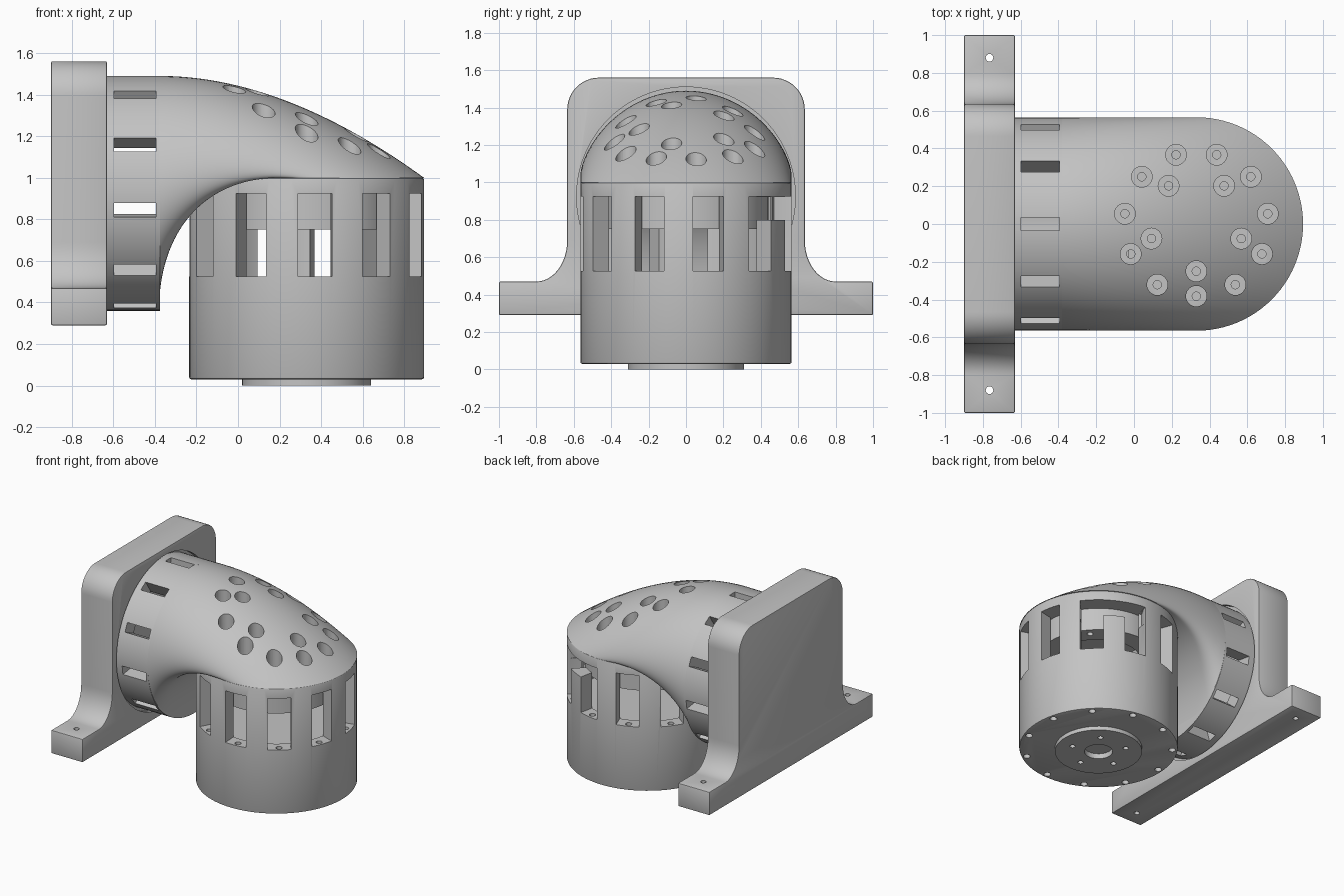
import bpy
import bmesh
from math import sin, cos, pi, radians
from mathutils import Matrix, Vector

if "Cube" in bpy.data.objects:
    bpy.data.objects.remove(bpy.data.objects["Cube"])

grey = bpy.data.materials.new("plain_grey")
grey.use_nodes = True
COLOUR = (0.55, 0.55, 0.55, 1)
grey.diffuse_color = COLOUR
grey.node_tree.nodes["Principled BSDF"].inputs["Base Color"].default_value = COLOUR

R = 0.565              # pipe radius
CX = 0.33              # axis of the upright drum
CZ = 0.925             # axis height of the wall collar
SLOTS = 11
STEP = 2 * pi / SLOTS
UPRIGHT = Matrix.Translation((CX, 0, 0))
SIDEWAYS = Matrix.Translation((0, 0, CZ)) @ Matrix.Rotation(pi / 2, 4, "Y")


def make(name, bm):
    bmesh.ops.recalc_face_normals(bm, faces=bm.faces)
    mesh = bpy.data.meshes.new(name)
    bm.to_mesh(mesh)
    bm.free()
    obj = bpy.data.objects.new(name, mesh)
    bpy.context.collection.objects.link(obj)
    mesh.materials.append(grey)
    return obj


def activate(obj):
    bpy.ops.object.select_all(action="DESELECT")
    obj.select_set(True)
    bpy.context.view_layer.objects.active = obj


def cut(obj, bm):
    cutter = make("cutter", bm)
    cutter.hide_render = True
    mod = obj.modifiers.new("cut", "BOOLEAN")
    mod.operation = "DIFFERENCE"
    mod.solver = "EXACT"
    mod.object = cutter
    activate(obj)
    bpy.ops.object.modifier_apply(modifier=mod.name)
    bpy.data.objects.remove(cutter)


def smooth(obj):
    activate(obj)
    bpy.ops.object.shade_smooth_by_angle(angle=radians(30))


def add_cyl(bm, r, z0, z1, x=0, y=0, frame=UPRIGHT, sides=24):
    place = frame @ Matrix.Translation((x, y, (z0 + z1) / 2))
    bmesh.ops.create_cone(bm, cap_ends=True, segments=sides, radius1=r,
                          radius2=r, depth=z1 - z0, matrix=place)


def cyl(*args, **kw):
    bm = bmesh.new()
    add_cyl(bm, *args, **kw)
    return bm


def circle_of_cyls(count, ring, start, r, z0, z1):
    bm = bmesh.new()
    for k in range(count):
        a = start + k * 2 * pi / count
        add_cyl(bm, r, z0, z1, ring * cos(a), ring * sin(a))
    return bm


def add_slot(bm, angle, width, z0, z1, frame):
    place = (frame @ Matrix.Rotation(angle, 4, "Z")
             @ Matrix.Translation((0.53, 0, (z0 + z1) / 2))
             @ Matrix.Diagonal((0.24, width, z1 - z0, 1)))
    bmesh.ops.create_cube(bm, size=1, matrix=place)


def slots(start, width, z0, z1, frame):
    bm = bmesh.new()
    for k in range(SLOTS):
        add_slot(bm, start + k * STEP, width, z0, z1, frame)
    return bm


def extrude_x(points, x0, x1):
    bm = bmesh.new()
    face = bm.faces.new([bm.verts.new((x0, y, z)) for y, z in points])
    moved = bmesh.ops.extrude_face_region(bm, geom=[face])["geom"]
    verts = [v for v in moved if isinstance(v, bmesh.types.BMVert)]
    bmesh.ops.translate(bm, verts=verts, vec=(x1 - x0, 0, 0))
    return bm


# Wall bracket: tall rounded plate flaring into two feet
half = [(1.0, 0.29), (1.0, 0.47)]
for i in range(13):
    a = pi / 2 * i / 12
    half.append((0.80 - 0.165 * sin(a), 0.69 - 0.22 * cos(a)))
for i in range(13):
    a = pi / 2 * i / 12
    half.append((0.465 + 0.17 * cos(a), 1.39 + 0.17 * sin(a)))
outline = half + [(-y, z) for y, z in reversed(half)]
bracket = make("wall_bracket", extrude_x(outline, -0.90, -0.63))
bevel = bracket.modifiers.new("bevel", "BEVEL")
bevel.width = 0.008
bevel.segments = 2
bevel.angle_limit = radians(40)
activate(bracket)
bpy.ops.object.modifier_apply(modifier="bevel")
holes = bmesh.new()
for side in (-1, 1):
    add_cyl(holes, 0.02, 0.2, 0.6, -0.765 - CX, 0.88 * side)
cut(bracket, holes)
cut(bracket, cyl(0.585, -0.66, -0.5, frame=SIDEWAYS, sides=96))
smooth(bracket)

# Slotted collar joining the bracket to the elbow
collar = make("collar", cyl(R, -0.67, -0.375, frame=SIDEWAYS, sides=96))
cut(collar, cyl(0.45, -0.61, -0.39, frame=SIDEWAYS, sides=64))
cut(collar, slots(pi, 0.07, -0.597, -0.395, SIDEWAYS))
smooth(collar)


# Elbow: elliptical sections turning from the collar down onto the drum
def bezier(a, b, c, t):
    a, b, c = Vector(a), Vector(b), Vector(c)
    point = a * (1 - t) ** 2 + b * 2 * t * (1 - t) + c * t ** 2
    return point, (b - a) * 2 * (1 - t) + (c - b) * 2 * t


def cross(a, b):
    return a.x * b.y - a.y * b.x


T, M = 40, 96
bm = bmesh.new()
rings = []
for i in range(T + 1):
    t = i / T
    top, top_v = bezier((-0.38, 1.49), (0.22, 1.49), (CX + R, 1.0), t)
    low, low_v = bezier((-0.38, 0.36), (-0.38, 0.69), (CX - R, 1.0), t)
    along = top - low
    p, q = cross(along, low_v), cross(along, top_v)
    floor = p / (p - q)      # where the underside touches this section
    ring = []
    for j in range(M):
        a = 2 * pi * j / M
        pos = low + along * max(0.5 + 0.5 * cos(a), floor)
        ring.append(bm.verts.new((pos.x, R * sin(a), pos.y)))
    rings.append(ring)
for r0, r1 in zip(rings, rings[1:]):
    for j in range(M):
        k = (j + 1) % M
        bm.faces.new((r0[j], r0[k], r1[k], r1[j]))
bm.faces.new(rings[0])
bm.faces.new(rings[-1])
elbow = make("elbow", bm)
cut(elbow, circle_of_cyls(SLOTS, 0.382, -pi / 2, 0.055, 0.96, 1.7))
cut(elbow, circle_of_cyls(5, 0.25, -pi / 2, 0.055, 0.96, 1.7))
smooth(elbow)

# Drum: hollow slotted upper half over a solid base
drum = make("drum", cyl(R, 0.03, 1.0, sides=96))
bevel = drum.modifiers.new("bevel", "BEVEL")
bevel.width = 0.01
bevel.segments = 2
activate(drum)
bpy.ops.object.modifier_apply(modifier="bevel")
cut(drum, cyl(0.46, 0.52, 0.925, sides=64))
FIRST = radians(12.3)
cut(drum, slots(FIRST, 0.165, 0.525, 0.924, UPRIGHT))
wide = bmesh.new()
add_slot(wide, FIRST + 1.5 * STEP, 0.46, 0.80, 0.923, UPRIGHT)
cut(drum, wide)
cut(drum, circle_of_cyls(SLOTS, 0.382, -pi / 2, 0.022, 0.9, 1.1))
cut(drum, circle_of_cyls(5, 0.25, -pi / 2, 0.022, 0.9, 1.1))
cut(drum, circle_of_cyls(SLOTS, 0.525, FIRST, 0.022, 0.45, 0.6))
cut(drum, circle_of_cyls(SLOTS, 0.525, FIRST, 0.025, 0.0, 0.1))
smooth(drum)

# Inner ring hanging under the drum roof
inner = make("inner_ring", cyl(0.44, 0.75, 0.93, sides=64))
cut(inner, cyl(0.30, 0.7, 1.0, sides=64))
cut(inner, circle_of_cyls(SLOTS, 0.382, -pi / 2, 0.022, 0.7, 1.0))
smooth(inner)

# Round flange under the drum with a bore and screw holes
flange = make("bottom_flange", cyl(0.31, 0.0, 0.05, sides=64))
cut(flange, cyl(0.10, -0.1, 0.04, sides=48))
cut(flange, circle_of_cyls(5, 0.20, -pi / 2, 0.02, -0.1, 0.04))
cut(drum, cyl(0.10, -0.1, 0.12, sides=48))
smooth(flange)
smooth(drum)
